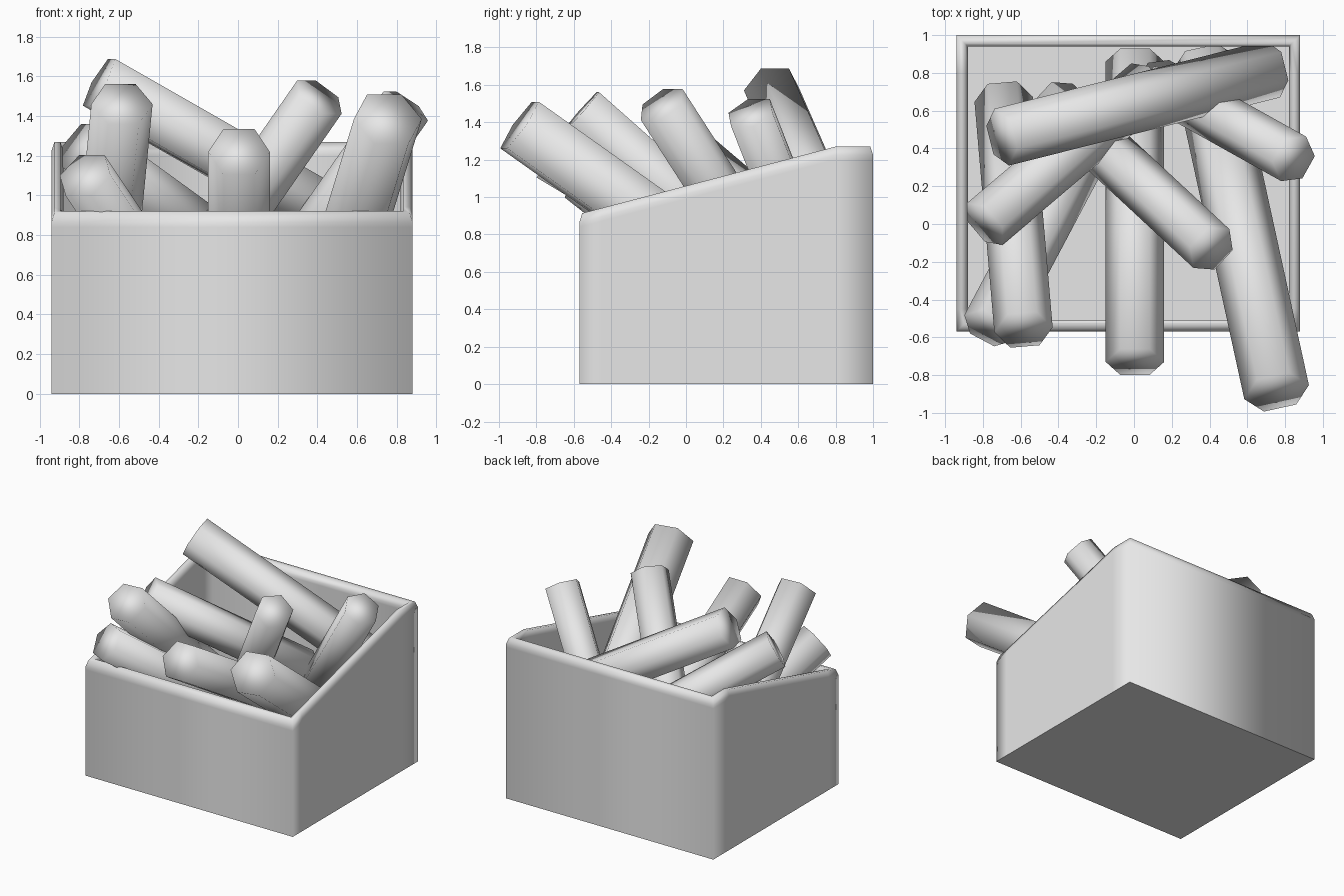
import bpy, bmesh, math
from mathutils import Vector, Matrix

if "Cube" in bpy.data.objects:
    bpy.data.objects.remove(bpy.data.objects["Cube"])

grey = bpy.data.materials.new("plain_grey")
grey.diffuse_color = (0.8, 0.8, 0.8, 1)
grey.use_nodes = True
grey.node_tree.nodes["Principled BSDF"].inputs["Base Color"].default_value = grey.diffuse_color


def add_object(name, bm):
    bmesh.ops.recalc_face_normals(bm, faces=bm.faces)
    me = bpy.data.meshes.new(name)
    bm.to_mesh(me)
    bm.free()
    me.materials.append(grey)
    ob = bpy.data.objects.new(name, me)
    bpy.context.collection.objects.link(ob)
    return ob


# Open bin with a sloping top, built from stacked rings
XL, XR, YF, YB, KNEE = -0.94, 0.88, -0.57, 1.0, 0.80


def top_z(y):
    return 0.91 + 0.36 * min(1, (y - YF) / (KNEE - YF))


def plan(inset):
    l, r, f, b = XL + inset, XR - inset, YF + inset, YB - inset
    return [(l, f), (r, f), (r, -0.45), (r, KNEE), (r, b), (l, b), (l, KNEE), (l, -0.45)]


# (inset from outside, drop below the rim, fixed height)
levels = [(0, 0, 0.0), (0, 0.07, None), (0, 0.045, None), (0.015, 0, None),
          (0.045, 0, None), (0.06, 0.045, None), (0.06, 0.07, None), (0.06, 0, 0.05)]
bm = bmesh.new()
rings = []
for inset, drop, fixed in levels:
    rings.append([bm.verts.new((x, y, top_z(y) - drop if fixed is None else fixed))
                  for x, y in plan(inset)])
for a, b in zip(rings, rings[1:]):
    n = len(a)
    for i in range(n):
        j = (i + 1) % n
        bm.faces.new((a[i], a[j], b[j], b[i])).smooth = True
bm.faces.new(rings[0])     # underside
bm.faces.new(rings[-1])    # inner floor
add_object("bin", bm)


# Six-sided logs, each from its upper end to its lower end
def log(name, start, end, radius):
    p, q = Vector(start), Vector(end)
    axis = (q - p).normalized()
    side = axis.cross(Vector((0, 0, 1))).normalized()
    up = side.cross(axis)
    bm = bmesh.new()
    ends = []
    for c in (p, q):
        ends.append([bm.verts.new(c + radius * (side * math.cos(k * math.pi / 3)
                                                + up * math.sin(k * math.pi / 3)))
                     for k in range(6)])
    for k in range(6):
        j = (k + 1) % 6
        bm.faces.new((ends[0][k], ends[0][j], ends[1][j], ends[1][k]))
    bm.faces.new(ends[0])
    bm.faces.new(ends[1])
    for f in bm.faces:
        f.smooth = True
    add_object(name, bm)


log("log_front_right", (0.755, -0.89, 1.385), (0.375, 0.85, 0.15), 0.175)
log("log_front_middle", (0.005, -0.73, 1.22), (0.005, 0.86, 0.265), 0.155)
log("log_front_left", (-0.585, -0.56, 1.46), (-0.69, 0.66, 0.38), 0.155)
log("log_left_low", (-0.77, -0.55, 1.10), (-0.15, 0.62, 0.17), 0.145)
log("log_left_back", (-0.79, 0.0, 1.25), (0.08, 0.74, 0.62), 0.145)
log("log_top", (-0.70, 0.46, 1.57), (0.735, 0.82, 0.75), 0.155)
log("log_middle", (0.41, -0.13, 1.495), (-0.42, 0.64, 0.30), 0.14)
log("log_right_back", (0.845, 0.345, 1.45), (0.12, 0.75, 0.42), 0.135)
